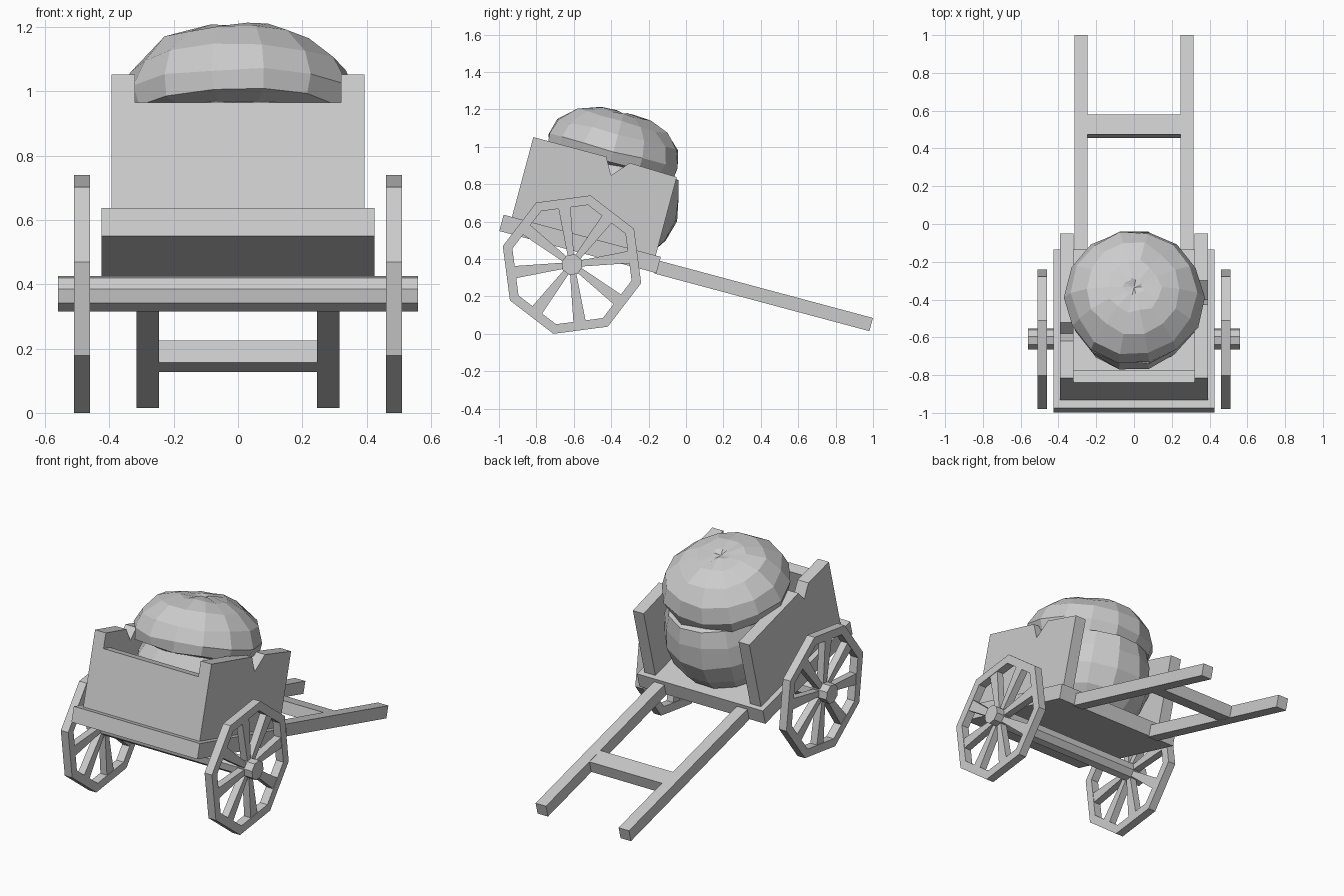
import bpy, bmesh, math, random
from mathutils import Matrix, Vector

random.seed(4)
old = bpy.data.objects.get("Cube")
if old:
    bpy.data.objects.remove(old, do_unlink=True)

grey = bpy.data.materials.new("plain grey")
grey.use_nodes = True
COLOUR = (0.6, 0.6, 0.6, 1)
grey.diffuse_color = COLOUR
grey.node_tree.nodes["Principled BSDF"].inputs["Base Color"].default_value = COLOUR

# The whole cart is modelled level, then tipped forward onto its handles
TILT = Matrix.Translation((0, -0.975, 0.637)) @ Matrix.Rotation(math.radians(-15), 4, 'X')


def finish(bm, name):
    bmesh.ops.recalc_face_normals(bm, faces=bm.faces[:])
    bm.transform(TILT)
    mesh = bpy.data.meshes.new(name)
    bm.to_mesh(mesh)
    bm.free()
    mesh.materials.append(grey)
    obj = bpy.data.objects.new(name, mesh)
    bpy.context.collection.objects.link(obj)
    return obj


def add_prism(bm, x0, x1, profile):
    """Extrude a (y, z) outline along x."""
    a = [bm.verts.new((x0, y, z)) for y, z in profile]
    b = [bm.verts.new((x1, y, z)) for y, z in profile]
    bm.faces.new(a)
    bm.faces.new(b)
    for i in range(len(a)):
        j = (i + 1) % len(a)
        bm.faces.new((a[i], a[j], b[j], b[i]))


def prism(name, x0, x1, profile):
    bm = bmesh.new()
    add_prism(bm, x0, x1, profile)
    return finish(bm, name)


def box(name, x0, x1, y0, y1, z0, z1):
    return prism(name, x0, x1, [(y0, z0), (y1, z0), (y1, z1), (y0, z1)])


def circle(radius, count=8):
    steps = [math.tau * i / count for i in range(count)]
    return [(AXLE_Y + radius * math.cos(t), AXLE_Z + radius * math.sin(t)) for t in steps]


AXLE_Y, AXLE_Z = 0.422, -0.163

# Bed, front panel and axle
box("bed", -0.425, 0.425, 0, 0.87, -0.09, 0)
box("front_panel", -0.33, 0.33, 0.046, 0.114, 0, 0.352)
prism("axle", -0.56, 0.56, circle(0.057))

# Side walls, each with a broken notch in the top edge
notches = {"left": (1, 0.45, 0.5, 0.58, 0.09), "right": (-1, 0.25, 0.31, 0.35, 0.07)}
for side, (s, n0, n1, n2, depth) in notches.items():
    top = 0.442
    prism(side + "_wall", s * 0.32, s * 0.393,
          [(0.046, 0), (0.842, 0), (0.842, top - 0.008), (n2, top),
           (n1, top - depth), (n0, top), (0.046, top)])

# Pulling handles and crossbar
for side, s in (("left", 1), ("right", -1)):
    box(side + "_handle", s * 0.245, s * 0.315, 0.86, 2.05, -0.095, -0.022)
box("crossbar", -0.25, 0.25, 1.507, 1.617, -0.094, -0.023)

# Wheels: octagonal rim with flared spokes meeting the middle of each side
for side, s in (("left", 1), ("right", -1)):
    bm = bmesh.new()
    rings = [[bm.verts.new((s * x, y, z)) for y, z in circle(r)]
             for x, r in ((0.46, 0.383), (0.51, 0.383), (0.51, 0.33), (0.46, 0.33))]
    for k in range(4):
        a, b = rings[k], rings[(k + 1) % 4]
        for i in range(8):
            j = (i + 1) % 8
            bm.faces.new((a[i], a[j], b[j], b[i]))
    finish(bm, side + "_wheel_rim")

    bm = bmesh.new()
    for i in range(8):
        t = math.tau * (i + 0.5) / 8
        out = Vector((math.cos(t), math.sin(t)))
        across = Vector((-out.y, out.x))
        centre = Vector((AXLE_Y, AXLE_Z))
        shape = [centre + out * r + across * w
                 for r, w in ((0.04, -0.016), (0.312, -0.033), (0.312, 0.033), (0.04, 0.016))]
        add_prism(bm, s * 0.463, s * 0.507, shape)
    finish(bm, side + "_wheel_spokes")


def sack(name, rows, y_mid, x_scale, jitter, sides=14):
    """Lumpy faceted bag made from (radius, height) rows."""
    bm = bmesh.new()
    rings = []
    for r, z in rows:
        ring = []
        for i in range(sides):
            t = math.tau * i / sides
            rr = r + random.uniform(-jitter, jitter)
            ring.append(bm.verts.new((rr * math.cos(t) * x_scale, y_mid + rr * math.sin(t),
                                      z + random.uniform(-jitter, jitter) * 0.6)))
        rings.append(ring)
    for a, b in zip(rings, rings[1:]):
        for i in range(sides):
            j = (i + 1) % sides
            bm.faces.new((a[i], a[j], b[j], b[i]))
    for ring, z in ((rings[0], rows[0][1]), (rings[-1], rows[-1][1] - 0.01)):
        tip = bm.verts.new((0, y_mid, z))
        for i in range(sides):
            bm.faces.new((ring[i], ring[(i + 1) % sides], tip))
    return finish(bm, name)


# Two stacked sacks, the upper bulging over the walls
sack("lower_sack", [(0.29, 0.01), (0.345, 0.09), (0.378, 0.21), (0.36, 0.33), (0.325, 0.42), (0.2, 0.45)],
     0.53, 0.93, 0.008)
sack("upper_sack", [(0.24, 0.39), (0.35, 0.42), (0.37, 0.48), (0.335, 0.57), (0.25, 0.645),
                    (0.14, 0.685), (0.05, 0.69)],
     0.48, 0.99, 0.012)
